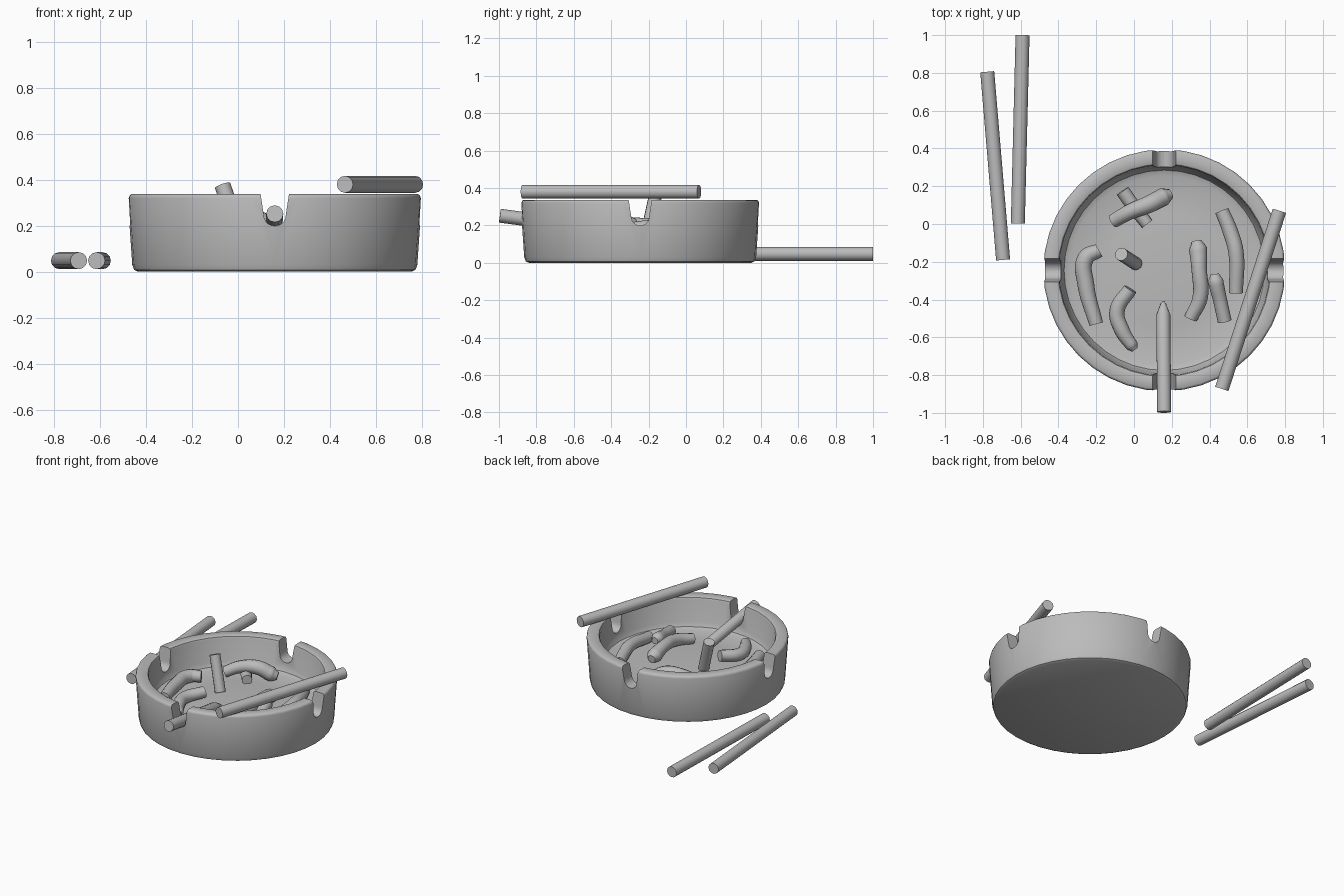
import bpy, bmesh, math
from mathutils import Matrix, Vector

if "Cube" in bpy.data.objects:
    bpy.data.objects.remove(bpy.data.objects["Cube"], do_unlink=True)

grey = bpy.data.materials.new("plain grey")
grey.use_nodes = True
grey.diffuse_color = (0.5, 0.5, 0.5, 1)
grey.node_tree.nodes["Principled BSDF"].inputs["Base Color"].default_value = (0.5, 0.5, 0.5, 1)

CENTRE = Vector((0.16, -0.245, 0))
R = 0.037


def activate(obj):
    bpy.ops.object.select_all(action='DESELECT')
    obj.select_set(True)
    bpy.context.view_layer.objects.active = obj


def add_object(name, data):
    obj = bpy.data.objects.new(name, data)
    bpy.context.collection.objects.link(obj)
    data.materials.append(grey)
    return obj


def mesh_object(name, bm):
    bmesh.ops.recalc_face_normals(bm, faces=bm.faces)
    mesh = bpy.data.meshes.new(name)
    bm.to_mesh(mesh)
    bm.free()
    return add_object(name, mesh)


def smooth(obj):
    activate(obj)
    bpy.ops.object.shade_smooth_by_angle(angle=math.radians(40))


# Bowl: profile spun round its axis, from the underside to the inner floor
def make_bowl():
    profile = [(0, 0), (0.595, 0), (0.612, 0.008), (0.62, 0.03), (0.64, 0.32),
               (0.636, 0.332), (0.628, 0.337), (0.572, 0.337), (0.562, 0.332),
               (0.557, 0.32), (0.545, 0.17), (0.53, 0.142), (0.5, 0.13),
               (0.3, 0.143), (0, 0.152)]
    bm = bmesh.new()
    verts = [bm.verts.new((r, 0, z)) for r, z in profile]
    edges = [bm.edges.new(pair) for pair in zip(verts, verts[1:])]
    bmesh.ops.spin(bm, geom=verts + edges, cent=(0, 0, 0), axis=(0, 0, 1),
                   angle=math.tau, steps=40)
    bmesh.ops.remove_doubles(bm, verts=bm.verts, dist=0.0005)
    bowl = mesh_object("bowl", bm)
    bowl.location = CENTRE
    return bowl


# Four round-bottomed notches through the wall
def make_notch_cutter():
    outline = [(0.071, 0.4)]
    for i in range(11):
        a = -math.pi * i / 10
        outline.append((0.048 * math.cos(a), 0.247 + 0.048 * math.sin(a)))
    outline.append((-0.071, 0.4))
    bm = bmesh.new()
    for k in range(4):
        turn = Matrix.Rotation(k * math.pi / 2, 4, 'Z')
        face = bm.faces.new([bm.verts.new(turn @ Vector((x, 0.46, z))) for x, z in outline])
        moved = bmesh.ops.extrude_face_region(bm, geom=[face])["geom"]
        bmesh.ops.translate(bm, verts=[v for v in moved if isinstance(v, bmesh.types.BMVert)],
                            vec=turn @ Vector((0, 0.28, 0)))
    cutter = mesh_object("notch_cutter", bm)
    cutter.location = CENTRE
    cutter.hide_render = True
    return cutter


# Round stick along a path; each point is x, y, z and an optional thickness
def stick(name, *points, curved=False):
    curve = bpy.data.curves.new(name, 'CURVE')
    curve.dimensions = '3D'
    curve.bevel_depth = R
    curve.bevel_resolution = 4
    curve.resolution_u = 6
    curve.use_fill_caps = True
    spline = curve.splines.new('BEZIER' if curved else 'POLY')
    nodes = spline.bezier_points if curved else spline.points
    nodes.add(len(points) - 1)
    for node, p in zip(nodes, points):
        node.co = p[:3] if curved else (*p[:3], 1)
        node.radius = p[3] if len(p) > 3 else 1
        if curved:
            node.handle_left_type = node.handle_right_type = 'AUTO'
    obj = add_object(name, curve)
    activate(obj)
    bpy.ops.object.convert(target='MESH')
    obj = bpy.context.view_layer.objects.active
    smooth(obj)
    return obj


bowl = make_bowl()
cutter = make_notch_cutter()
cut = bowl.modifiers.new("notches", 'BOOLEAN')
cut.operation = 'DIFFERENCE'
cut.solver = 'EXACT'
cut.object = cutter
activate(bowl)
bpy.context.view_layer.update()
bpy.ops.object.modifier_apply(modifier=cut.name)
bpy.data.objects.remove(cutter, do_unlink=True)
smooth(bowl)

# Whole sticks: two beside the bowl, one across the rim, one in the front notch
stick("loose_stick_outer", (-0.777, 0.806, 0.048), (-0.693, -0.19, 0.048))
stick("loose_stick_inner", (-0.59, 1.0, 0.048), (-0.615, 0.003, 0.048))
stick("rim_stick", (0.77, 0.07, 0.38), (0.465, -0.873, 0.38))
stick("notch_stick", (0.16, -0.995, 0.252), (0.155, -0.48, 0.182),
      (0.155, -0.465, 0.18, 0.85), (0.155, -0.42, 0.174, 0.35), (0.155, -0.41, 0.173, 0.1))

# Stubs lying in the bowl
stick("standing_stub", (-0.067, -0.16, 0.375, 0.95), (0.01, -0.21, 0.15, 0.95))
stick("back_stub_lower", (-0.06, 0.175, 0.175), (0.0, 0.09, 0.17), (0.07, 0.0, 0.17, 0.9), curved=True)
stick("back_stub_upper", (-0.11, 0.015, 0.175, 1), (-0.02, 0.065, 0.215, 1.1),
      (0.08, 0.105, 0.22, 1.25), (0.16, 0.145, 0.18, 1.3), (0.195, 0.16, 0.17, 0.7), curved=True)
stick("left_stub", (-0.185, -0.14, 0.18), (-0.255, -0.18, 0.18, 1.2),
      (-0.255, -0.32, 0.175, 1.2), (-0.2, -0.53, 0.175, 1), curved=True)
stick("front_stub", (-0.02, -0.345, 0.195), (-0.09, -0.46, 0.18, 1.1),
      (-0.065, -0.56, 0.175, 1.1), (-0.01, -0.645, 0.17, 0.9), (0.005, -0.665, 0.17, 0.5), curved=True)
stick("middle_stub", (0.33, -0.09, 0.175, 0.7), (0.338, -0.13, 0.18, 1.3),
      (0.345, -0.24, 0.2, 1.1), (0.35, -0.39, 0.19, 1.1), (0.3, -0.5, 0.17, 0.95), curved=True)
stick("right_stub", (0.465, 0.07, 0.175), (0.51, -0.04, 0.18, 1.1),
      (0.54, -0.15, 0.19, 1.1), (0.54, -0.365, 0.17, 1), curved=True)
stick("short_stub", (0.427, -0.265, 0.21, 0.6), (0.432, -0.3, 0.21, 1.1),
      (0.455, -0.4, 0.19), (0.48, -0.515, 0.17), curved=True)
